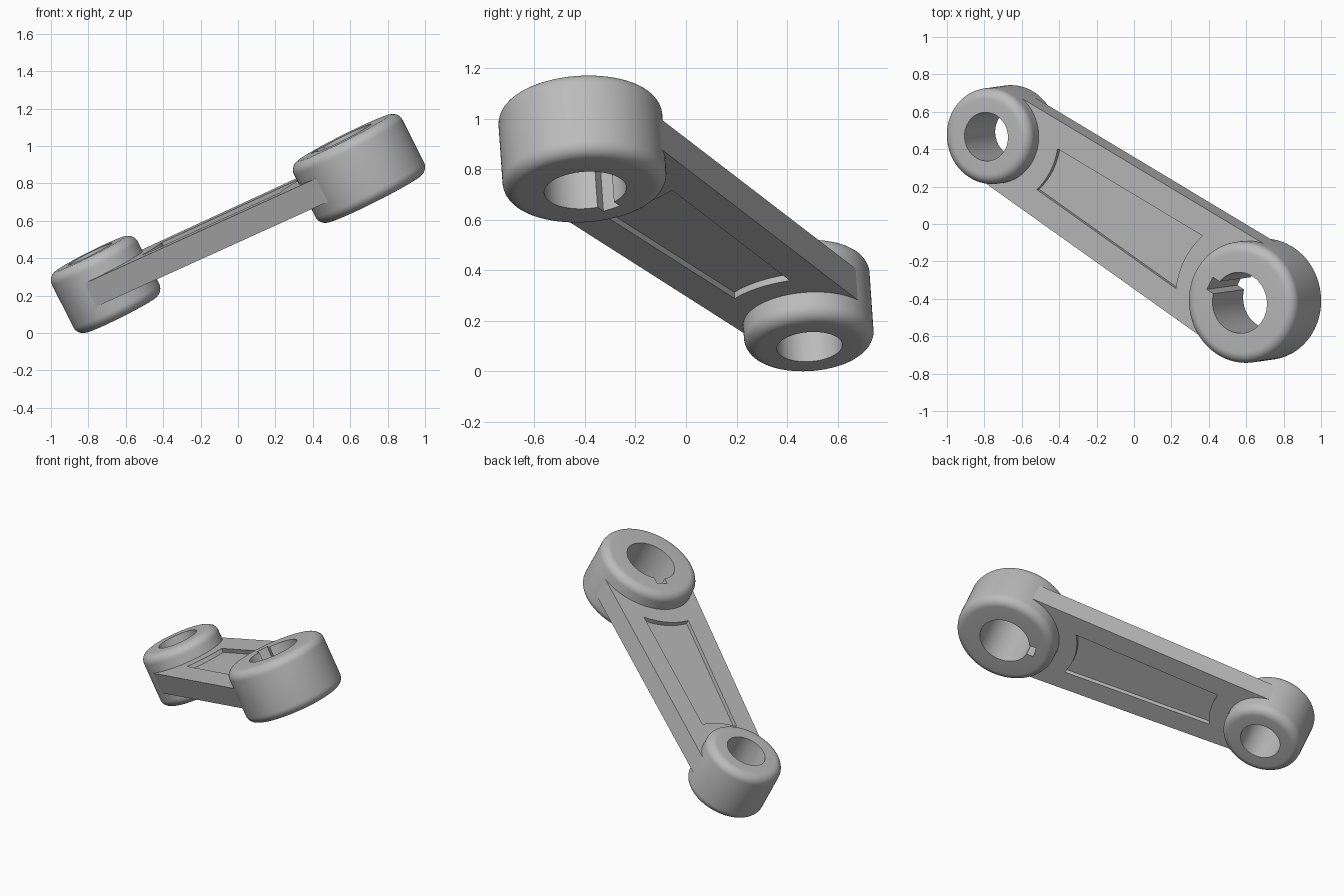
import bpy, bmesh, math
from mathutils import Matrix, Vector

if "Cube" in bpy.data.objects:
    bpy.data.objects.remove(bpy.data.objects["Cube"])

# Boss centres and the tilted frame: u along the arm, v across it, n along the bores
SMALL = Vector((-0.708, 0.478, 0.26))
BIG = Vector((0.647, -0.41, 0.88))
SPAN = (BIG - SMALL).length
u = (BIG - SMALL).normalized()
n = Vector((-0.45, -0.06, 0.89))
n = (n - u * n.dot(u)).normalized()
v = n.cross(u)
FRAME = Matrix((u, v, n)).transposed().to_4x4()

R_SMALL, R_BIG = 0.257, 0.325
HALF_HEIGHT, FILLET = 0.183, 0.056
HALF_THICK, POCKET_DEPTH = 0.07, 0.028
TAPER = 0.038

steel = bpy.data.materials.new("grey_metal")
steel.use_nodes = True
GREY = (0.5, 0.5, 0.5, 1)
steel.diffuse_color = GREY
steel.node_tree.nodes["Principled BSDF"].inputs["Base Color"].default_value = GREY


def make(name, bm, origin):
    bmesh.ops.recalc_face_normals(bm, faces=bm.faces)
    mesh = bpy.data.meshes.new(name)
    bm.to_mesh(mesh)
    bm.free()
    mesh.materials.append(steel)
    ob = bpy.data.objects.new(name, mesh)
    bpy.context.collection.objects.link(ob)
    ob.matrix_world = Matrix.Translation(origin) @ FRAME
    return ob


def activate(ob):
    bpy.ops.object.select_all(action="DESELECT")
    ob.select_set(True)
    bpy.context.view_layer.objects.active = ob


def cut(ob, cutter):
    mod = ob.modifiers.new("cut", "BOOLEAN")
    mod.operation, mod.solver, mod.object = "DIFFERENCE", "EXACT", cutter
    cutter.hide_render = True
    bpy.context.view_layer.update()
    activate(ob)
    bpy.ops.object.modifier_apply(modifier=mod.name)
    bpy.data.objects.remove(cutter)


def boss(name, centre, radius, bore):
    """Ring with rounded outer rims, turned about the bore axis."""
    rim = []
    for i in range(9):
        t = math.pi / 2 * i / 8
        rim.append((radius - FILLET + FILLET * math.cos(t),
                    HALF_HEIGHT - FILLET + FILLET * math.sin(t)))
    rim.append((bore, HALF_HEIGHT))
    profile = rim + [(r, -z) for r, z in reversed(rim)]
    bm = bmesh.new()
    verts = [bm.verts.new((r, 0, z)) for r, z in profile]
    edges = [bm.edges.new((verts[i - 1], verts[i])) for i in range(len(verts))]
    bmesh.ops.spin(bm, geom=verts + edges, axis=(0, 0, 1), cent=(0, 0, 0),
                   angle=math.tau, steps=96, use_merge=True)
    bmesh.ops.remove_doubles(bm, verts=bm.verts, dist=0.0001)
    return make(name, bm, centre)


def panel(name, gap, half_width, z0, z1):
    """Tapered slab whose hollow ends run concentric with the two bosses."""
    def arc(radius, width, slope):
        end = math.asin(width / (radius * math.hypot(1, slope))) + math.atan(slope)
        angles = [end * (i / 16 - 1) for i in range(33)]
        return [(radius * math.cos(a), radius * math.sin(a)) for a in angles]

    near = arc(R_SMALL + gap, half_width, TAPER)
    far = arc(R_BIG + gap, half_width + TAPER * SPAN, -TAPER)
    outline = near + [(SPAN - x, y) for x, y in reversed(far)]
    bm = bmesh.new()
    face = bm.faces.new([bm.verts.new((x, y, z0)) for x, y in outline])
    top = bmesh.ops.extrude_face_region(bm, geom=[face])["geom"]
    bmesh.ops.translate(bm, vec=(0, 0, z1 - z0),
                        verts=[g for g in top if isinstance(g, bmesh.types.BMVert)])
    return make(name, bm, SMALL)


# Arm with a shallow pocket on each face
arm = panel("arm", -0.002, 0.2525, -HALF_THICK, HALF_THICK)
floor = HALF_THICK - POCKET_DEPTH
for z0, z1 in ((floor, 0.1), (-0.1, -floor)):
    cut(arm, panel("pocket_cutter", 0.117, 0.114, z0, z1))

# Bosses at both ends
small_boss = boss("small_boss", SMALL, R_SMALL, 0.13)
big_boss = boss("big_boss", BIG, R_BIG, 0.163)

# Keyway through the big bore, on the side facing the arm
bm = bmesh.new()
bmesh.ops.create_cube(bm, size=1, matrix=Matrix.Translation((-0.154, 0, 0))
                      @ Matrix.Diagonal((0.1, 0.076, 0.6, 1)))
cut(big_boss, make("keyway_cutter", bm, BIG))

for ob in (arm, small_boss, big_boss):
    activate(ob)
    bpy.ops.object.shade_smooth_by_angle(angle=math.radians(30))
